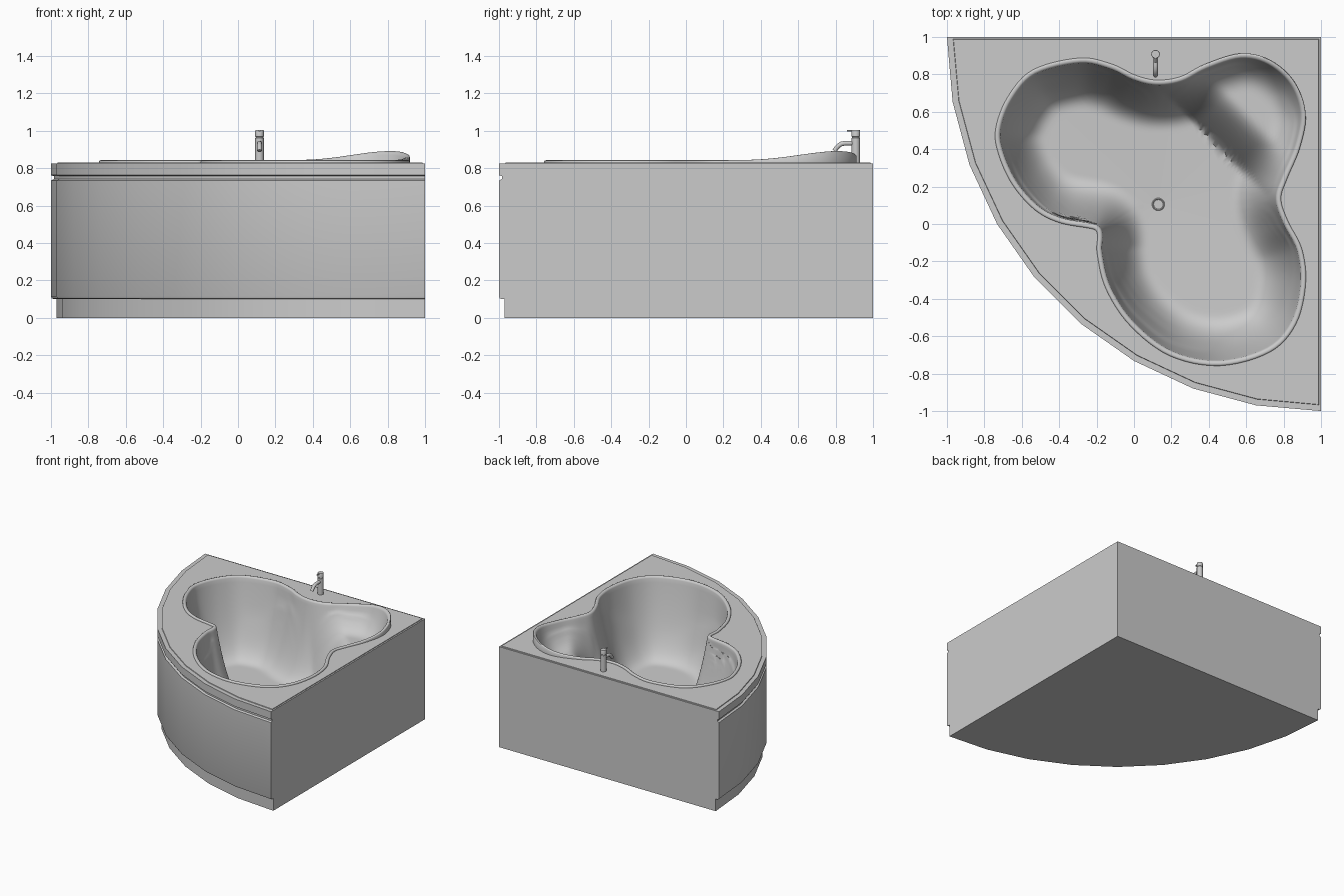
import bpy, bmesh
from math import sin, cos, pi, hypot, radians
from mathutils import Vector

if "Cube" in bpy.data.objects:
    bpy.data.objects.remove(bpy.data.objects["Cube"])

DECK = 0.83
CENTRE = Vector((0.13, 0.105))

def finish(name, bm, angle=30):
    bmesh.ops.recalc_face_normals(bm, faces=bm.faces)
    me = bpy.data.meshes.new(name)
    bm.to_mesh(me)
    bm.free()
    ob = bpy.data.objects.new(name, me)
    bpy.context.collection.objects.link(ob)
    bpy.ops.object.select_all(action='DESELECT')
    ob.select_set(True)
    bpy.context.view_layer.objects.active = ob
    bpy.ops.object.shade_smooth_by_angle(angle=radians(angle))
    return ob

def add_ring(bm, pts):
    return [bm.verts.new(p) for p in pts]

def bridge(bm, a, b):
    n = len(a)
    for i in range(n):
        j = (i + 1) % n
        bm.faces.new((a[i], a[j], b[j], b[i]))

# Basin outline: three lobes, smoothed with a closed Catmull-Rom spline
CTRL = [(-.205, -.035), (-.245, -.022), (-.40, .007), (-.53, .075), (-.65, .21), (-.725, .375),
        (-.74, .51), (-.675, .68), (-.54, .825), (-.29, .888), (-.118, .855), (.005, .797),
        (.118, .77), (.246, .787), (.38, .855), (.57, .912), (.73, .877), (.86, .76),
        (.918, .59), (.888, .41), (.818, .24), (.786, .134), (.823, .016), (.898, -.134),
        (.918, -.32), (.866, -.535), (.727, -.685), (.46, -.758), (.193, -.706), (-.02, -.545),
        (-.15, -.348), (-.197, -.16), (-.195, -.07)]

def spline(ctrl, steps):
    P = [Vector(c) for c in ctrl]
    n, out = len(P), []
    for i in range(n):
        a, b, c, d = P[i - 1], P[i], P[(i + 1) % n], P[(i + 2) % n]
        for k in range(steps):
            t = k / steps
            out.append(0.5 * (2 * b + (c - a) * t + (2 * a - 5 * b + 4 * c - d) * t * t
                              + (3 * b - a - 3 * c + d) * t ** 3))
    return out

outline = spline(CTRL, 6)
N = len(outline)

def inset(dist):
    res = []
    for i, p in enumerate(outline):
        t = (outline[(i + 1) % N] - outline[i - 1]).normalized()
        res.append(p + Vector((t.y, -t.x)) * dist)   # clockwise loop: inside is on the right
    return res

# Outer body: quarter circle about the back corner, lofted through a profile
def corner_ring(z, r, i):
    pts = [(1 - i, 1 - i, z)]
    for k in range(10):
        a = k * pi / 18
        pts.append((min(1 - r * cos(a), 1 - i), min(1 - r * sin(a), 1 - i), z))
    return pts

PROFILE = [(0, 1.97, 0), (.1, 1.97, 0), (.1, 1.985, 0), (.105, 1.996, 0), (.115, 2, 0),
           (.735, 2, 0), (.742, 1.985, 0), (.758, 1.985, 0), (.763, 2, 0), (.825, 2, 0),
           (.825, 1.967, .012), (DECK, 1.965, .013)]
bm = bmesh.new()
rings = [add_ring(bm, corner_ring(*p)) for p in PROFILE]
bm.faces.new(rings[0])
for a, b in zip(rings, rings[1:]):
    bridge(bm, a, b)
finish("tub_body", bm)

# Flat deck with the basin cut out
bm = bmesh.new()
edges = []
for loop in (corner_ring(DECK, 1.965, .013), [(p.x, p.y, DECK) for p in inset(.004)]):
    vs = add_ring(bm, loop)
    edges += [bm.edges.new((vs[i], vs[(i + 1) % len(vs)])) for i in range(len(vs))]
bmesh.ops.triangle_fill(bm, use_beauty=True, use_dissolve=False, edges=edges, normal=(0, 0, 1))
finish("deck", bm)

# Basin: rolled lip, sloping walls, deep floor and raised corner seat
def clamp(v):
    return max(0.0, min(1.0, v))

def lip_z(p):
    return .843 + .052 * clamp((p.x + p.y - .9) / .73) ** 3.5

def floor_z(p):
    base = .2 + .03 * (p - CENTRE).length
    ramp = sin(clamp((p.x + p.y - .87) / .34) * pi / 2)
    return base + (.66 - base) * ramp

def edge_dist(p):
    return min(hypot(p.x - q.x, p.y - q.y) for q in inner)

def basin_z(p):
    top = lip_z(p) - .014
    seat = clamp((p.x + p.y - .87) / .34)
    f = 1 - (1 - clamp(edge_dist(p) / (.25 - .07 * seat))) ** 2.5
    return top + (floor_z(p) - top) * f

bm = bmesh.new()
rings = [add_ring(bm, [(p.x, p.y, .825) for p in outline])]
for d, drop in ((0, .007), (.003, .002), (.009, 0), (.018, .001), (.025, .006)):
    rings.append(add_ring(bm, [(p.x, p.y, lip_z(p) - drop) for p in inset(d)]))
inner = inset(.028)
K = 40
for k in range(K):
    t = 1 - (k / K) ** 1.4
    pts = [CENTRE + (q - CENTRE) * t for q in inner]
    rings.append(add_ring(bm, [(p.x, p.y, basin_z(p)) for p in pts]))
for a, b in zip(rings, rings[1:]):
    bridge(bm, a, b)
mid = bm.verts.new((CENTRE.x, CENTRE.y, basin_z(CENTRE)))
for i in range(N):
    bm.faces.new((rings[-1][i], rings[-1][(i + 1) % N], mid))
basin = finish("basin", bm, 50)

# Lathed parts: drain and tap
def lathe(name, x, y, profile, seg=24):
    bm = bmesh.new()
    rs = [add_ring(bm, [(x + r * cos(2 * pi * k / seg), y + r * sin(2 * pi * k / seg), z)
                        for k in range(seg)]) for r, z in profile]
    bm.faces.new(rs[0])
    bm.faces.new(rs[-1])
    for a, b in zip(rs, rs[1:]):
        bridge(bm, a, b)
    finish(name, bm)

lathe("drain", CENTRE.x, CENTRE.y, [(.034, .19), (.034, .206), (.03, .209), (.025, .205)])
TX, TY = .115, .908
lathe("tap_body", TX, TY, [(.023, .825), (.023, .962), (.020, .964), (.020, .968),
                           (.023, .97), (.023, 1.0), (.021, 1.004)])

# Tap spout and lever as bevelled curves
def tube(name, pts, r):
    cu = bpy.data.curves.new(name, 'CURVE')
    cu.dimensions = '3D'
    cu.bevel_depth = r
    cu.bevel_resolution = 3
    cu.use_fill_caps = True
    sp = cu.splines.new('POLY')
    sp.points.add(len(pts) - 1)
    for q, p in zip(sp.points, pts):
        q.co = (*p, 1)
    ob = bpy.data.objects.new(name, cu)
    bpy.context.collection.objects.link(ob)
    bpy.ops.object.select_all(action='DESELECT')
    ob.select_set(True)
    bpy.context.view_layer.objects.active = ob
    bpy.ops.object.convert(target='MESH')
    bpy.ops.object.shade_smooth_by_angle(angle=radians(40))

tube("tap_spout", [(TX, y, z) for y, z in ((.905, .934), (.85, .934), (.83, .93), (.815, .92),
                                           (.803, .907), (.795, .893))], .013)
tube("tap_lever", [(TX, .91, 1.0), (TX, .86, 1.0)], .005)
